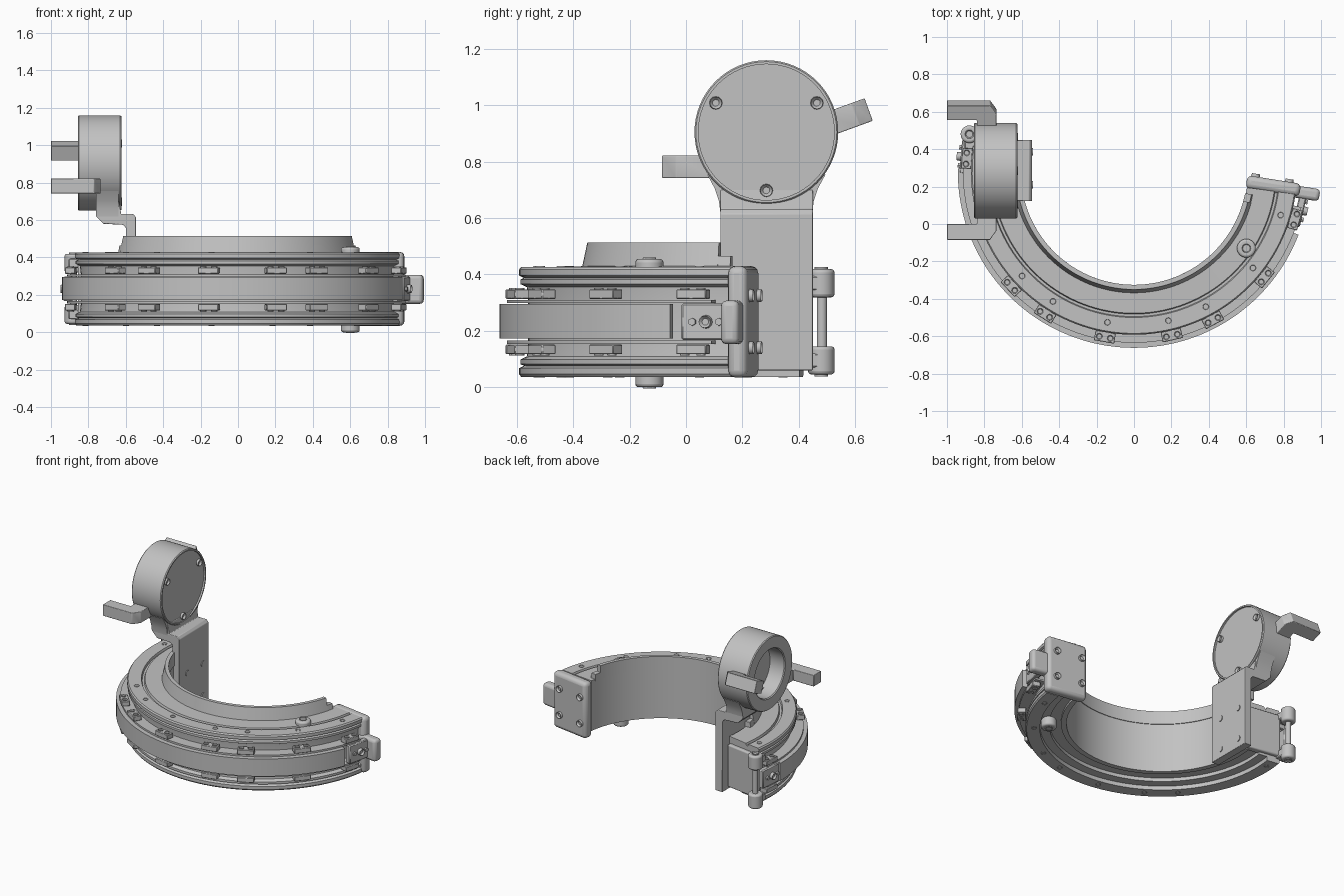
import bpy, bmesh, math
from mathutils import Matrix, Vector

if "Cube" in bpy.data.objects:
    bpy.data.objects.remove(bpy.data.objects["Cube"])

grey = bpy.data.materials.new("plain_grey")
grey.use_nodes = True
COL = (0.54, 0.54, 0.54, 1)
grey.diffuse_color = COL
grey.node_tree.nodes["Principled BSDF"].inputs["Base Color"].default_value = COL

CX, CY, MID = 0.0, 0.28, 0.232   # ring centre and mirror height


def finish(name, bm, bevel=0.0, segs=3):
    bmesh.ops.recalc_face_normals(bm, faces=bm.faces)
    me = bpy.data.meshes.new(name)
    bm.to_mesh(me)
    bm.free()
    me.materials.append(grey)
    ob = bpy.data.objects.new(name, me)
    bpy.context.collection.objects.link(ob)
    if bevel:
        m = ob.modifiers.new("bevel", "BEVEL")
        m.width, m.segments, m.limit_method = bevel, segs, "ANGLE"
    bpy.ops.object.select_all(action="DESELECT")
    ob.select_set(True)
    bpy.context.view_layer.objects.active = ob
    bpy.ops.object.shade_smooth_by_angle(angle=math.radians(35))
    return ob


def polar(deg, r, z=0.0):
    a = math.radians(deg)
    return Vector((CX + r * math.cos(a), CY + r * math.sin(a), z))


def arc(name, profile, a0, a1, steps=72):
    """Sweep a closed (radius, height) profile around the ring centre."""
    bm = bmesh.new()
    rows = [[bm.verts.new(polar(a0 + (a1 - a0) * i / steps, r, z)) for r, z in profile]
            for i in range(steps + 1)]
    n = len(profile)
    for p, q in zip(rows, rows[1:]):
        for k in range(n):
            bm.faces.new((p[k], p[(k + 1) % n], q[(k + 1) % n], q[k]))
    bm.faces.new(rows[0])
    bm.faces.new(rows[-1])
    return finish(name, bm)


def rect(r0, r1, z0, z1):
    return [(r0, z0), (r1, z0), (r1, z1), (r0, z1)]


def box(name, centre, size, deg=0.0, bevel=0.0, segs=3):
    bm = bmesh.new()
    mat = (Matrix.Translation(centre) @ Matrix.Rotation(math.radians(deg), 4, "Z")
           @ Matrix.Diagonal((*size, 1)))
    bmesh.ops.create_cube(bm, size=1, matrix=mat)
    return finish(name, bm, bevel, segs)


def rod(name, centre, r, depth, axis=(0, 0, 1), sides=24, bevel=0.0):
    bm = bmesh.new()
    mat = Matrix.Translation(centre) @ Vector(axis).to_track_quat("Z", "Y").to_matrix().to_4x4()
    bmesh.ops.create_cone(bm, cap_ends=True, segments=sides, radius1=r, radius2=r,
                          depth=depth, matrix=mat)
    return finish(name, bm, bevel)


def screw(name, centre, r, axis):
    """Round head with a socket sunk into its outer face."""
    bm = bmesh.new()
    d = Vector(axis).normalized()
    mat = Matrix.Translation(centre) @ d.to_track_quat("Z", "Y").to_matrix().to_4x4()
    bmesh.ops.create_cone(bm, cap_ends=True, segments=12, radius1=r, radius2=r * 0.9,
                          depth=r, matrix=mat)
    bm.normal_update()
    top = [f for f in bm.faces if f.normal.dot(d) > 0.9]
    bmesh.ops.inset_region(bm, faces=top, thickness=r * 0.4)
    bmesh.ops.translate(bm, verts=top[0].verts, vec=-d * r * 0.5)
    return finish(name, bm)


def prism(name, pts, vec, bevel=0.0):
    bm = bmesh.new()
    f = bm.faces.new([bm.verts.new(p) for p in pts])
    new = bmesh.ops.extrude_face_region(bm, geom=[f])["geom"]
    bmesh.ops.translate(bm, vec=vec, verts=[v for v in new if isinstance(v, bmesh.types.BMVert)])
    return finish(name, bm, bevel)


# Half-ring body: outer flanges mirrored, underside stepped towards the inner wall
flange = [(0.84, 0.31), (0.845, 0.355), (0.868, 0.366), (0.868, 0.382), (0.855, 0.388),
          (0.872, 0.396), (0.872, 0.418), (0.865, 0.427), (0.78, 0.427)]
inner_top = [(0.775, 0.412), (0.762, 0.412), (0.757, 0.427), (0.61, 0.43)]
inner_low = [(0.61, 0.075), (0.645, 0.075), (0.645, 0.09), (0.72, 0.09), (0.72, 0.065),
             (0.78, 0.065)]
arc("ring_body", flange + inner_top + inner_low
    + [(r, 2 * MID - z) for r, z in reversed(flange)], -8, -189)
arc("inner_collar", [(0.605, 0.42), (0.65, 0.42), (0.63, 0.514), (0.605, 0.514)], -15, -167)
arc("collar_end", [(0.605, 0.42), (0.648, 0.42), (0.64, 0.465), (0.605, 0.465)], -11, -172)

# Outer band with its supporting ledges
arc("outer_band", rect(0.908, 0.942, 0.172, 0.295), -21, -181)
for s in (-1, 1):
    arc("band_ledge", rect(0.83, 0.915, MID + s * 0.072 - 0.006, MID + s * 0.072 + 0.006), -12, -187)

# Clamp blocks, clamp screws and flange screws
for deg in (-16.5, -39, -62, -77, -100, -122, -137, -184.5):
    for s in (-1, 1):
        box("clamp_block", polar(deg, 0.897, MID + s * 0.098), (0.055, 0.11, 0.034), deg, 0.003, 1)
        for off in (-1.9, 1.9):
            screw("clamp_screw", polar(deg + off, 0.9, MID + s * 0.111), 0.018, (0, 0, s))
        screw("flange_screw", polar(deg, 0.818, MID + s * 0.1885), 0.018, (0, 0, s))

# Band end blocks with tension screws
for deg in (-13, -185):
    out = polar(deg, 1) - polar(deg, 0)
    box("band_end_block", polar(deg, 0.91, MID), (0.04, 0.18, 0.13), deg, 0.006, 1)
    screw("tension_screw", polar(deg, 0.94, MID), 0.024, out)
    for off in (-3, 3):
        rod("tension_pin", polar(deg + off, 0.933, MID), 0.014, 0.02, out, 6)

# Roller pegs through the ring
for s in (-1, 1):
    p = polar(-34.3, 0.727, 0.2275 + s * 0.195)
    rod("roller_peg", p, 0.05, 0.065, bevel=0.012)
    screw("roller_screw", p + Vector((0, 0, s * 0.024)), 0.026, (0, 0, s))

# Closing plate on the left end
box("left_end_plate", (0.745, 0.203, 0.232), (0.29, 0.07, 0.395), -9, 0.025)
box("left_end_tab", (0.905, 0.167, 0.23), (0.175, 0.065, 0.155), -9, 0.02)
for x in (0.65, 0.83):
    for z in (0.14, 0.325):
        screw("end_plate_screw", (x, 0.257 - (x - 0.65) * 0.16, z), 0.024, (0.16, 1, 0))

# Closing block and pegs on the right end
box("right_end_block", polar(-189, 0.74, MID), (0.25, 0.05, 0.3), -189, 0.01)
rod("peg_shaft", (-0.88, 0.482, MID), 0.018, 0.3)
for s in (-1, 1):
    z = MID + s * 0.137
    box("peg_lug", (-0.87, 0.44, z), (0.07, 0.08, 0.05), 0, 0.005, 1)
    rod("end_peg", (-0.88, 0.48, z), 0.047, 0.1, bevel=0.012)
    screw("end_peg_screw", (-0.88, 0.48, z + s * 0.044), 0.026, (0, 0, s))

# Upright bracket: bent plate and flared neck
bend = [(-0.545, 0.06), (-0.545, 0.615), (-0.56, 0.632), (-0.625, 0.632), (-0.635, 0.7),
        (-0.76, 0.7), (-0.76, 0.62), (-0.72, 0.58), (-0.615, 0.575), (-0.6, 0.56), (-0.6, 0.06)]
prism("bracket_plate", [(x, 0.122, z) for x, z in bend], (0, 0.328, 0), 0.004)
flare = [(0.122, 0.62), (0.448, 0.62), (0.453, 0.66), (0.468, 0.705), (0.495, 0.755),
         (0.075, 0.755), (0.102, 0.705), (0.117, 0.66)]
prism("bracket_neck", [(-0.76, y, z) for y, z in flare], (0.122, 0, 0))
for y in (0.21, 0.385):
    for z in (0.12, 0.345):
        rod("bracket_screw", (-0.544, y, z), 0.02, 0.008, (1, 0, 0), 16)

# Round housing: lathed cup, open toward -x, shallow recess toward +x
HY, HZ = 0.285, 0.905
cup = [(0, -0.74), (0.168, -0.74), (0.168, -0.85), (0.174, -0.856), (0.25, -0.856),
       (0.255, -0.85), (0.255, -0.63), (0.25, -0.624), (0.241, -0.624), (0.241, -0.636),
       (0, -0.636)]
bm = bmesh.new()
vs = [bm.verts.new((x, HY, HZ + r)) for r, x in cup]
edges = [bm.edges.new(e) for e in zip(vs, vs[1:])]
bmesh.ops.spin(bm, geom=vs + edges, cent=(0, HY, HZ), axis=(1, 0, 0),
               angle=math.tau, steps=64, use_duplicate=False)
bmesh.ops.remove_doubles(bm, verts=bm.verts, dist=0.0005)
finish("round_housing", bm)
for deg in (30, 150, 270):
    a = math.radians(deg)
    screw("housing_screw", (-0.632, HY + 0.207 * math.cos(a), HZ + 0.207 * math.sin(a)),
          0.024, (1, 0, 0))

# Cranked arms on the housing
crank = [(-1, 0), (-0.77, 0), (-0.735, -0.05), (-0.735, -0.18), (-0.84, -0.18),
         (-0.84, -0.085), (-1, -0.085)]


def arm(name, y, z, deg, thick):
    a = math.radians(deg)
    d, up = Vector((0, math.cos(a), math.sin(a))), Vector((0, -math.sin(a), math.cos(a)))
    base = Vector((0, y, z)) - up * thick / 2
    prism(name, [base + Vector((x, 0, 0)) + d * s for x, s in crank], up * thick, 0.004)


arm("front_arm", -0.085, 0.782, 180, 0.08)
arm("back_arm", 0.648, 0.985, 20, 0.085)
